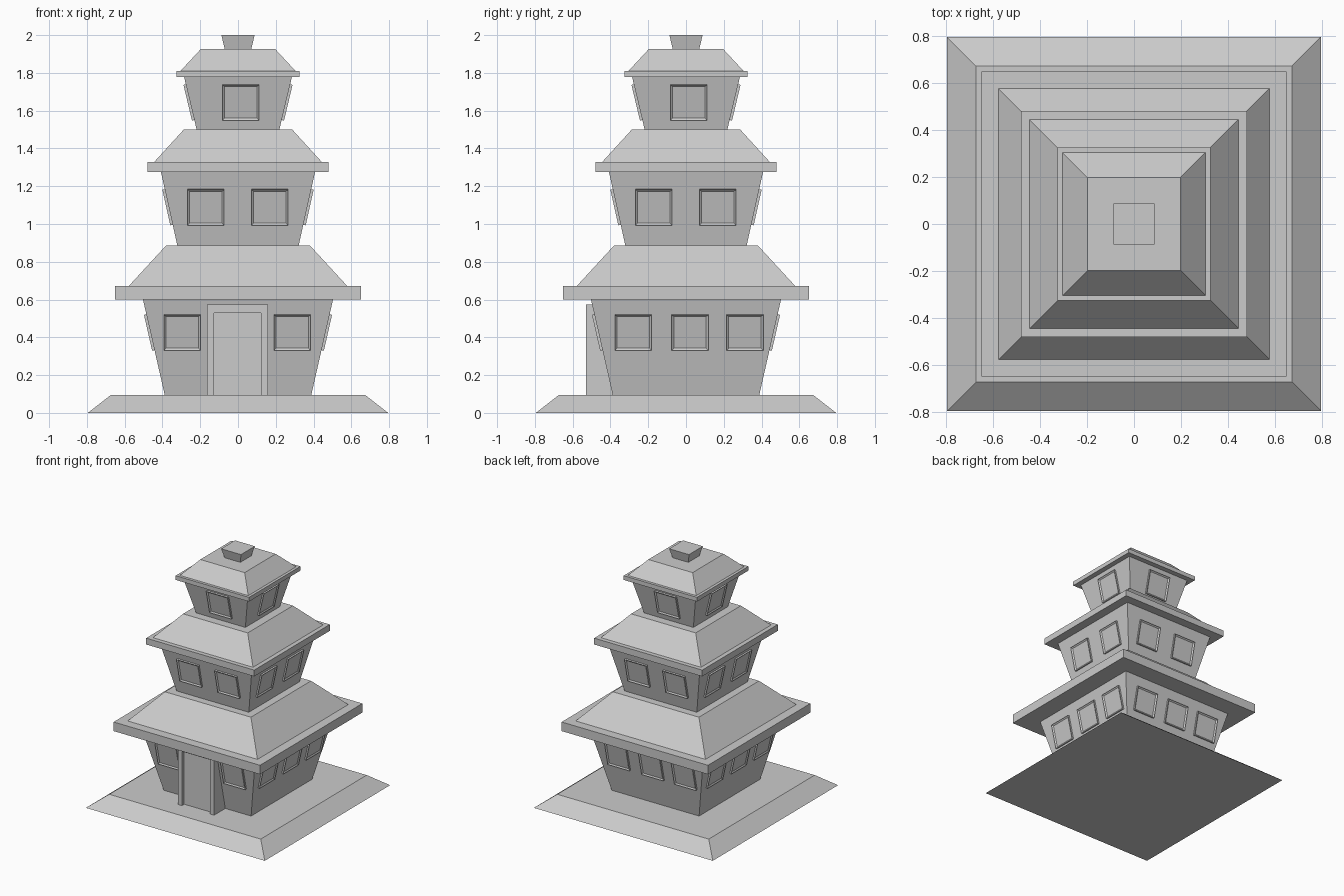
import bpy, bmesh
from math import radians, sqrt, atan2
from mathutils import Matrix

if "Cube" in bpy.data.objects:
    bpy.data.objects.remove(bpy.data.objects["Cube"])


def add_object(name, bm):
    bmesh.ops.recalc_face_normals(bm, faces=bm.faces)
    mesh = bpy.data.meshes.new(name)
    bm.to_mesh(mesh)
    bm.free()
    obj = bpy.data.objects.new(name, mesh)
    bpy.context.collection.objects.link(obj)
    return obj


def frustum(name, half_low, half_high, z0, z1):
    """Square tapered block given by its half widths and heights."""
    bm = bmesh.new()
    place = Matrix.Translation((0, 0, (z0 + z1) / 2)) @ Matrix.Rotation(radians(45), 4, 'Z')
    bmesh.ops.create_cone(bm, cap_ends=True, segments=4, radius1=half_low * sqrt(2),
                          radius2=half_high * sqrt(2), depth=z1 - z0, matrix=place)
    return add_object(name, bm)


def box(name, x0, x1, y0, y1, z0, z1):
    bm = bmesh.new()
    place = (Matrix.Translation(((x0 + x1) / 2, (y0 + y1) / 2, (z0 + z1) / 2))
             @ Matrix.Diagonal((x1 - x0, y1 - y0, z1 - z0, 1)))
    bmesh.ops.create_cube(bm, size=1, matrix=place)
    return add_object(name, bm)


def window(name, u, z, wall, side):
    """Framed square window leaning with the wall; side counts quarter turns from the front."""
    low, high, z0, z1 = wall
    lean = atan2(high - low, z1 - z0)
    dist = low + (high - low) * (z - z0) / (z1 - z0)
    bm = bmesh.new()
    bmesh.ops.create_cube(bm, size=1, matrix=Matrix.Diagonal((0.194, 0.026, 0.194, 1)))
    front = min(bm.faces, key=lambda f: f.calc_center_median().y)
    bmesh.ops.inset_individual(bm, faces=[front], thickness=0.016)
    bmesh.ops.translate(bm, verts=front.verts[:], vec=(0, 0.008, 0))
    bm.transform(Matrix.Rotation(radians(90 * side), 4, 'Z')
                 @ Matrix.Translation((u, -dist, z)) @ Matrix.Rotation(lean, 4, 'X'))
    return add_object(name, bm)


# Sloped base
frustum("base", 0.795, 0.673, 0, 0.095)

# Storeys: wall, eave half width and top, roof halves and top, window height, front and side windows
storeys = [
    ("lower", (0.388, 0.503, 0.095, 0.6), 0.65, 0.673, (0.577, 0.382), 0.885,
     0.427, (-0.295, 0.287), (-0.28, 0.021, 0.312)),
    ("middle", (0.321, 0.408, 0.885, 1.276), 0.48, 1.327, (0.445, 0.287), 1.5,
     1.09, (-0.17, 0.168), (-0.17, 0.168)),
    ("upper", (0.219, 0.285, 1.5, 1.777), 0.326, 1.811, (0.304, 0.197), 1.926,
     1.645, (0.015,), (0.015,)),
]
for name, wall, eave, eave_top, roof, roof_top, wz, front_us, side_us in storeys:
    frustum(name + "_walls", *wall)
    frustum(name + "_eave", eave, eave, wall[3], eave_top)
    frustum(name + "_roof", *roof, eave_top, roof_top)
    for side in range(4):
        for i, u in enumerate(side_us if side else front_us):
            window(f"{name}_window_{side}_{i}", u, wz, wall, side)

# Roof cap
frustum("roof_cap", 0.07, 0.088, 1.926, 2.0)

# Door with frame
box("door_panel", -0.128, 0.123, -0.5, -0.36, 0.095, 0.53)
box("door_post_left", -0.164, -0.128, -0.53, -0.36, 0.095, 0.573)
box("door_post_right", 0.123, 0.159, -0.53, -0.36, 0.095, 0.573)
box("door_lintel", -0.128, 0.123, -0.53, -0.36, 0.53, 0.573)
